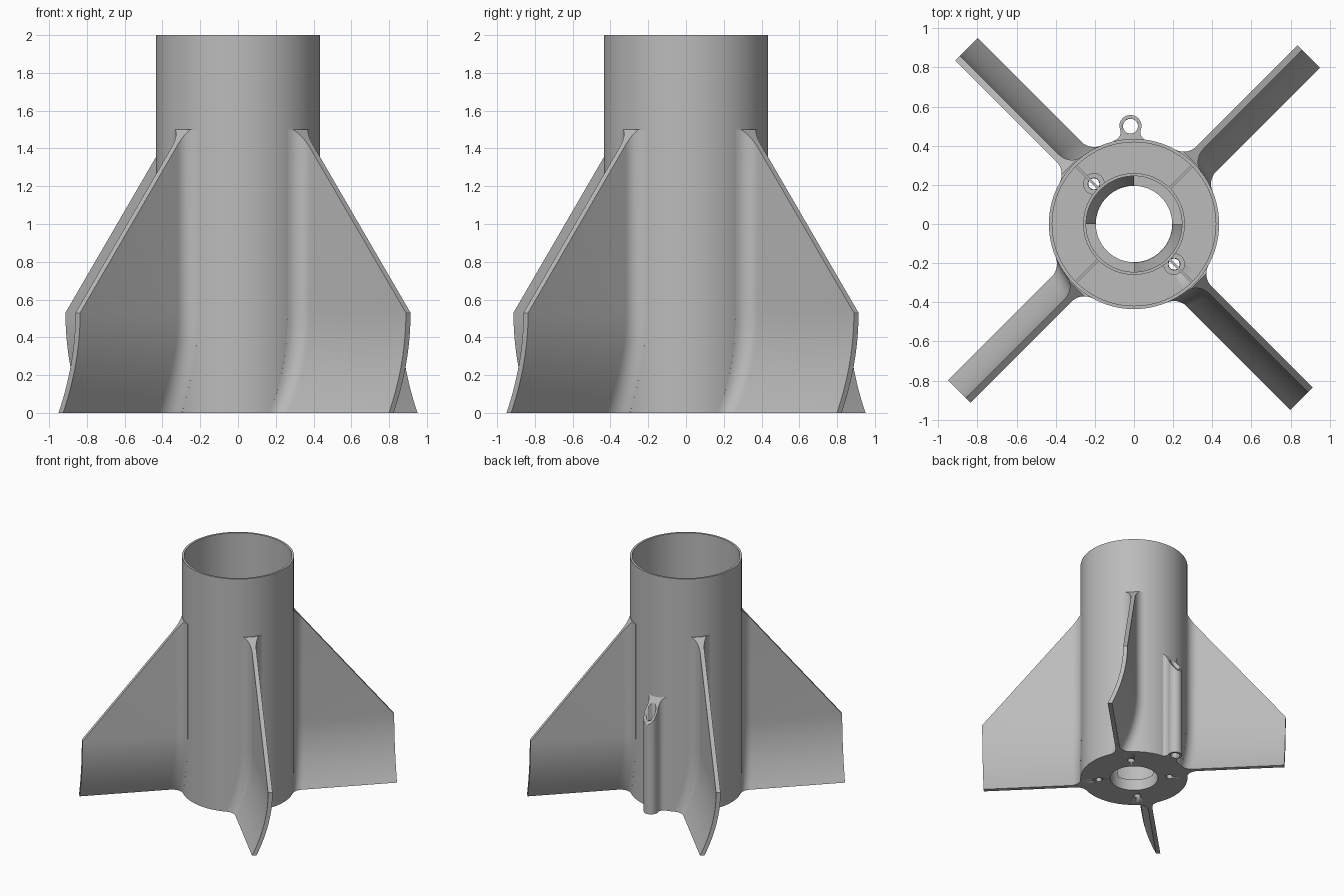
import bpy, bmesh
from math import sin, cos, pi, sqrt, atan2, radians
from mathutils import Vector, Matrix

if "Cube" in bpy.data.objects:
    bpy.data.objects.remove(bpy.data.objects["Cube"])

R, R_IN = 0.435, 0.418        # body tube radii
FIN_TOP, BEND, TIP = 1.5, 0.53, 1.237

grey = bpy.data.materials.new("plain grey")
grey.diffuse_color = (0.5, 0.5, 0.5, 1)
grey.use_nodes = True
grey.node_tree.nodes["Principled BSDF"].inputs["Base Color"].default_value = (0.5, 0.5, 0.5, 1)


def finish(name, bm, angle=30):
    bmesh.ops.recalc_face_normals(bm, faces=bm.faces)
    mesh = bpy.data.meshes.new(name)
    bm.to_mesh(mesh)
    bm.free()
    mesh.materials.append(grey)
    ob = bpy.data.objects.new(name, mesh)
    bpy.context.collection.objects.link(ob)
    bpy.ops.object.select_all(action="DESELECT")
    bpy.context.view_layer.objects.active = ob
    ob.select_set(True)
    bpy.ops.object.shade_smooth_by_angle(angle=radians(angle))
    return ob


def loft(sections):
    """Skin closed sections of equal point count and cap both ends."""
    bm = bmesh.new()
    rings = [[bm.verts.new(p) for p in s] for s in sections]
    n = len(rings[0])
    for a, b in zip(rings, rings[1:]):
        for i in range(n):
            j = (i + 1) % n
            bm.faces.new((a[i], a[j], b[j], b[i]))
    bm.faces.new(rings[0])
    bm.faces.new(rings[-1])
    return bm


def lathe(name, profile, start=0, sweep=2 * pi, steps=96):
    """Turn a closed (radius, height) profile around the z axis."""
    full = sweep > 6
    bm = bmesh.new()
    count = steps if full else steps + 1
    rings = []
    for k in range(count):
        a = start + sweep * k / steps
        rings.append([bm.verts.new((r * cos(a), r * sin(a), z)) for r, z in profile])
    n = len(profile)
    for k in range(steps):
        a, b = rings[k], rings[(k + 1) % count]
        for i in range(n):
            j = (i + 1) % n
            bm.faces.new((a[i], a[j], b[j], b[i]))
    if not full:
        bm.faces.new(rings[0])
        bm.faces.new(rings[-1])
    return finish(name, bm)


def fillet(side, sign, r, steps=8):
    """Arc from the tube surface onto a radial wall at offset side."""
    c = side + sign * r
    u = sqrt((R + r) ** 2 - c * c)
    a0 = atan2(-c, -u)
    a1 = -sign * pi / 2
    d = (a1 - a0 + pi) % (2 * pi) - pi
    return [(u + r * cos(a0 + d * k / steps), c + r * sin(a0 + d * k / steps))
            for k in range(steps + 1)]


def root_arc(p, q, steps=8):
    """Hidden root edge, buried in the tube wall."""
    a, b = atan2(p[1], p[0]), atan2(q[1], q[0])
    return [((R - 0.008) * cos(a + (b - a) * k / steps),
             (R - 0.008) * sin(a + (b - a) * k / steps)) for k in range(steps + 1)]


def cut(bm, point, normal):
    geom = bm.verts[:] + bm.edges[:] + bm.faces[:]
    res = bmesh.ops.bisect_plane(bm, geom=geom, plane_co=point, plane_no=normal, clear_outer=True)
    edges = [e for e in res["geom_cut"] if isinstance(e, bmesh.types.BMEdge)]
    bmesh.ops.holes_fill(bm, edges=edges)


def drill(ob, holes):
    """Cut vertical round holes given as (x, y, radius, z0, z1)."""
    for x, y, r, z0, z1 in holes:
        bm = bmesh.new()
        bmesh.ops.create_cone(bm, cap_ends=True, segments=32, radius1=r, radius2=r, depth=z1 - z0,
                              matrix=Matrix.Translation((x, y, (z0 + z1) / 2)))
        tool = finish("hole_cutter", bm)
        tool.hide_render = True
        mod = ob.modifiers.new("hole", "BOOLEAN")
        mod.operation, mod.solver, mod.object = "DIFFERENCE", "EXACT", tool
        bpy.context.view_layer.objects.active = ob
        bpy.ops.object.modifier_apply(modifier=mod.name)
        bpy.data.objects.remove(tool)


# Body tube, base plate and inner motor tube
lathe("body_tube", [(R, 0), (R, 2), (R_IN, 2), (R_IN, 0)])
base = lathe("base_plate", [(0.195, 0), (R_IN + 0.005, 0), (R_IN + 0.005, 0.1), (0.195, 0.1)])
lathe("motor_tube", [(0.26, 0.08), (0.26, 0.5), (0.245, 0.5), (0.245, 0.08)])

# Two sloping retainers on opposite sides inside the motor tube
for i, start in enumerate((pi / 2, 3 * pi / 2)):
    lathe(f"retainer_{i + 1}", [(0.197, 0.1), (0.25, 0.4), (0.25, 0.1)], start, pi / 2, 24)

# Screw holes: two go right through, two are blind
h = 0.205
drill(base, [(-h, h, 0.028, -0.1, 0.2), (h, -h, 0.028, -0.1, 0.2),
             (h, h, 0.028, -0.1, 0.05), (-h, -h, 0.028, -0.1, 0.05)])
for i, s in enumerate((-1, 1)):
    boss = lathe(f"screw_boss_{i + 1}", [(0.03, 0.09), (0.055, 0.09), (0.055, 0.14), (0.03, 0.14)], steps=32)
    boss.location = (s * h, -s * h, 0)

# Thin ribs between the motor tube and the body
for i in range(4):
    bm = bmesh.new()
    bmesh.ops.create_cube(bm, size=1, matrix=Matrix.Rotation(pi / 4 + i * pi / 2, 4, "Z")
                          @ Matrix.Translation((0.338, 0, 0.32)) @ Matrix.Diagonal((0.166, 0.014, 0.36, 1)))
    finish(f"rib_{i + 1}", bm)

# Fins: filleted roots, lower part swept sideways, sloped leading edge
levels = [BEND * k / 14 for k in range(15)] + [FIN_TOP]
for i in range(4):
    sections = []
    for z in levels:
        shift = 0.127 * max(0, 1 - z / BEND) ** 2
        lo, hi = 0.02 - shift, 0.055 - shift
        left, right = fillet(hi, 1, 0.09), fillet(lo, -1, 0.09)
        ring = right + [(TIP, lo), (TIP, hi)] + left[::-1] + root_arc(left[0], right[0])
        sections.append([Vector((u, t, z)) for u, t in ring])
    bm = loft(sections)
    cut(bm, (TIP, 0, BEND), (FIN_TOP - BEND, 0, TIP - 0.44))
    bmesh.ops.rotate(bm, verts=bm.verts, matrix=Matrix.Rotation(pi / 4 + i * pi / 2, 3, "Z"))
    finish(f"fin_{i + 1}", bm)

# Launch guide on the back, with a slanted top and a bore
left, right = fillet(0.05, 1, 0.045), fillet(-0.05, -1, 0.045)
arc = [(0.5 + 0.057 * sin(a), -0.057 * cos(a)) for a in [pi * k / 24 for k in range(25)]]
ring = right + arc + left[::-1] + root_arc(left[0], right[0])
bm = loft([[Vector((-t - 0.018, u, z)) for u, t in ring] for z in (0, 1.2)])
cut(bm, (0, 0.555, 0.77), (0, 0.21, 0.135))
guide = finish("launch_guide", bm)
drill(guide, [(-0.018, 0.5, 0.038, -0.1, 1.3)])
